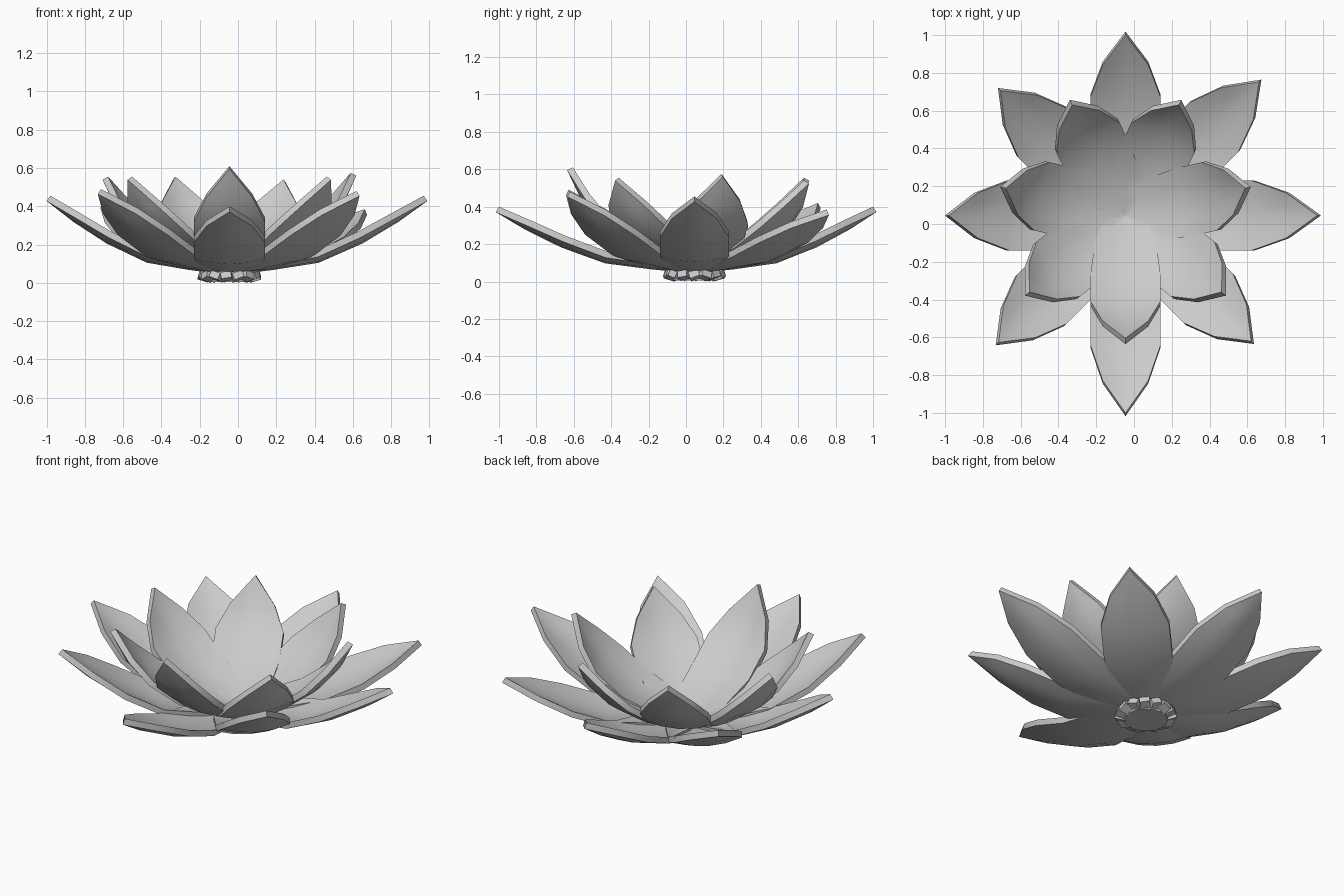
import bpy, bmesh
from math import sin, cos, radians, pi
from mathutils import Matrix, Vector

cube = bpy.data.objects.get("Cube")
if cube:
    bpy.data.objects.remove(cube, do_unlink=True)

grey = bpy.data.materials.new("pale grey")
grey.use_nodes = True
grey.diffuse_color = (0.6, 0.6, 0.6, 1)
grey.node_tree.nodes["Principled BSDF"].inputs["Base Color"].default_value = (0.6, 0.6, 0.6, 1)

CENTRE = Vector((-0.045, 0.045, 0))

# Petal stations: share of reach, share of rise, half width
OUTER = [(0.13, 0.0, 0.13), (0.22, 0.03, 0.16), (0.45, 0.13, 0.185),
         (0.67, 0.40, 0.185), (0.85, 0.70, 0.12), (1.0, 1.0, 0)]
INNER = [(0.0, 0.0, 0.13), (0.2, 0.06, 0.16), (0.48, 0.21, 0.185),
         (0.72, 0.44, 0.185), (0.88, 0.69, 0.12), (1.0, 1.0, 0)]


def finish(name, bm, smooth=True):
    bmesh.ops.recalc_face_normals(bm, faces=bm.faces)
    mesh = bpy.data.meshes.new(name)
    bm.to_mesh(mesh)
    bm.free()
    mesh.materials.append(grey)
    obj = bpy.data.objects.new(name, mesh)
    bpy.context.collection.objects.link(obj)
    if smooth:
        bpy.ops.object.select_all(action="DESELECT")
        obj.select_set(True)
        bpy.context.view_layer.objects.active = obj
        bpy.ops.object.shade_smooth_by_angle(angle=radians(30))
    return obj


def petal(name, stations, angle, reach, tip, base, cup=0.03, thick=0.034):
    """Cupped, pointed petal lofted outwards along an angle in degrees."""
    bm = bmesh.new()
    turn = Matrix.Rotation(radians(angle), 4, "Z")
    rows = []
    for r, h, w in stations:
        row = []
        for u in (-1, -0.5, 0, 0.5, 1):
            lift = cup * u * u * w / 0.185
            p = Vector((r * reach - lift * h, u * w, base + h * (tip - base) + lift))
            row.append(p)
        rows.append(row)
    # Upper and lower skins, the lower one dropped along the local normal
    skins = [[], []]
    for i, row in enumerate(rows):
        a, b = rows[max(i - 1, 0)][2], rows[min(i + 1, len(rows) - 1)][2]
        along = (b - a).normalized()
        normal = Vector((-along.z, 0, along.x))
        for skin, depth in zip(skins, (0, thick)):
            skin.append([bm.verts.new(turn @ (p - normal * depth) + CENTRE) for p in row])
    n = len(rows)
    for skin in skins:
        for i in range(n - 1):
            for j in range(4):
                bm.faces.new((skin[i][j], skin[i + 1][j], skin[i + 1][j + 1], skin[i][j + 1]))
    # Rim and blunt root
    top, low = skins
    for j in (0, 4):
        for i in range(n - 1):
            bm.faces.new((top[i][j], top[i + 1][j], low[i + 1][j], low[i][j]))
    for j in range(4):
        bm.faces.new((top[0][j], top[0][j + 1], low[0][j + 1], low[0][j]))
    bmesh.ops.remove_doubles(bm, verts=bm.verts, dist=0.0005)
    return finish(name, bm)


# Outer ring: reach and tip height, anticlockwise from the front
outer = [(1.045, 0.40), (0.94, 0.48), (1.015, 0.455), (1.0, 0.385),
         (0.955, 0.40), (0.935, 0.42), (0.935, 0.455), (0.95, 0.49)]
for k, (reach, tip) in enumerate(outer):
    petal(f"outer_petal_{k + 1}", OUTER, -90 + 45 * k, reach, tip, 0.09)

# Inner ring, steeper and meeting in the middle
for k, tip in enumerate((0.61, 0.555, 0.575, 0.54, 0.555, 0.555, 0.555)):
    petal(f"inner_petal_{k + 1}", INNER, -90 + 360 / 7 * k, 0.65, tip, 0.08)

# Core under the petals
bm = bmesh.new()
bmesh.ops.create_cone(bm, cap_ends=True, segments=15, radius1=0.12, radius2=0.13, depth=0.07,
                      matrix=Matrix.Translation(CENTRE + Vector((0, 0, 0.04))))
finish("flower_core", bm, False)

# Ragged ring of tilted petal roots
bm = bmesh.new()
for k in range(15):
    tilt = (0.35, -0.3, 0.15)[k % 3]
    place = (Matrix.Translation(CENTRE + Vector((0, 0, 0.034))) @ Matrix.Rotation(2 * pi * k / 15, 4, "Z")
             @ Matrix.Translation((0.132, 0, 0)) @ Matrix.Rotation(tilt, 4, "X")
             @ Matrix.Rotation(-0.3, 4, "Y") @ Matrix.Diagonal((0.06, 0.055, 0.036, 1)))
    bmesh.ops.create_cube(bm, size=1, matrix=place)
low = min(v.co.z for v in bm.verts)
for v in bm.verts:
    v.co.z -= low
finish("petal_roots", bm, False)
